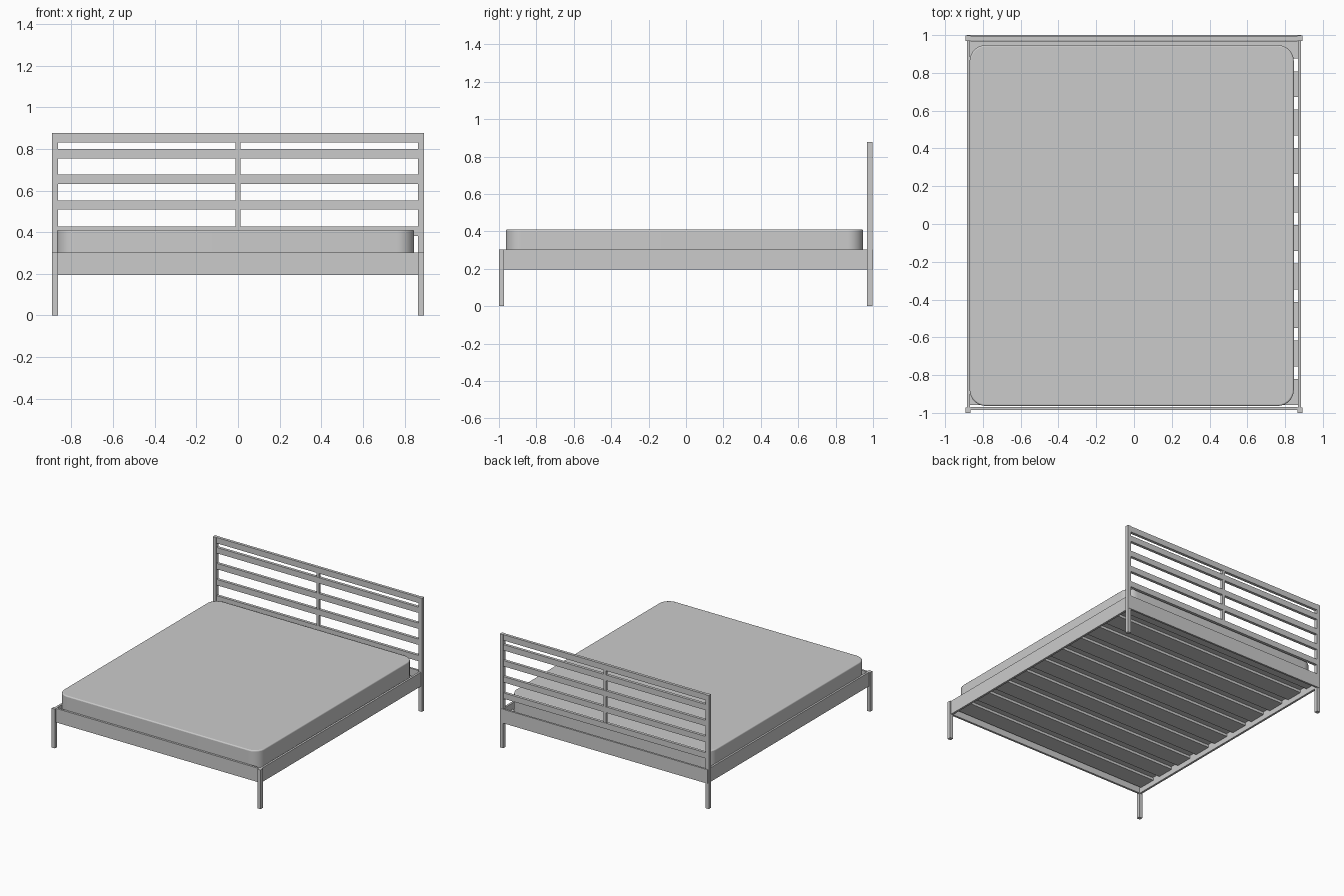
import bpy
import bmesh
from mathutils import Vector

cube = bpy.data.objects.get("Cube")
if cube:
    bpy.data.objects.remove(cube, do_unlink=True)

grey = bpy.data.materials.new("plain_grey")
grey.use_nodes = True
COLOUR = (0.6, 0.6, 0.6, 1)
grey.diffuse_color = COLOUR
grey.node_tree.nodes["Principled BSDF"].inputs["Base Color"].default_value = COLOUR


def box(name, x, y, z):
    """Box from (low, high) ranges on each axis."""
    mesh = bpy.data.meshes.new(name)
    bm = bmesh.new()
    bmesh.ops.create_cube(bm, size=1)
    for v in bm.verts:
        v.co = Vector([r[0] if c < 0 else r[1] for r, c in zip((x, y, z), v.co)])
    bm.to_mesh(mesh)
    bm.free()
    mesh.materials.append(grey)
    obj = bpy.data.objects.new(name, mesh)
    bpy.context.collection.objects.link(obj)
    return obj


OUT, IN = 0.893, 0.865
RAIL_Z = (0.195, 0.303)

# Legs, tall headboard posts and side rails
for side, s in (("left", 1), ("right", -1)):
    post_x = sorted((s * IN, s * OUT))
    box(f"{side}_front_leg", post_x, (-1.0, -0.972), (0, 0.303))
    box(f"{side}_headboard_post", post_x, (0.969, 0.997), (0, 0.877))
    box(f"{side}_side_rail", sorted((s * 0.868, s * 0.884)), (-0.972, 0.969), RAIL_Z)

# End panels of the frame
box("foot_panel", (-IN, IN), (-0.985, -0.969), RAIL_Z)
box("head_panel", (-0.885, 0.885), (0.985, 1.0), RAIL_Z)

# Headboard rails and centre upright
for i, z in enumerate((0.382, 0.508, 0.632, 0.755, 0.832)):
    box(f"headboard_rail_{i + 1}", (-IN, IN), (0.972, 0.994), (z, z + 0.045))
box("headboard_centre_upright", (-0.012, 0.012), (0.973, 0.993), (0.385, 0.835))

# Bed slats
for i in range(10):
    y = -0.889 + 0.2037 * i
    box(f"slat_{i + 1}", (-0.868, 0.868), (y - 0.068, min(y + 0.068, 0.968)), (0.235, 0.255))

# Mattress with round corners and a softened rim
mattress = box("mattress", (-0.87, 0.846), (-0.963, 0.947), (0.255, 0.411))
bm = bmesh.new()
bm.from_mesh(mattress.data)
upright = [e for e in bm.edges if abs(e.verts[0].co.z - e.verts[1].co.z) > 0.1]
bmesh.ops.bevel(bm, geom=upright, offset=0.085, segments=10, profile=0.5, affect="EDGES")
bm.to_mesh(mattress.data)
bm.free()
rim = mattress.modifiers.new("soft_rim", "BEVEL")
rim.width = 0.008
rim.segments = 3
rim.limit_method = "ANGLE"
bpy.context.view_layer.objects.active = mattress
mattress.select_set(True)
bpy.ops.object.shade_smooth_by_angle()
